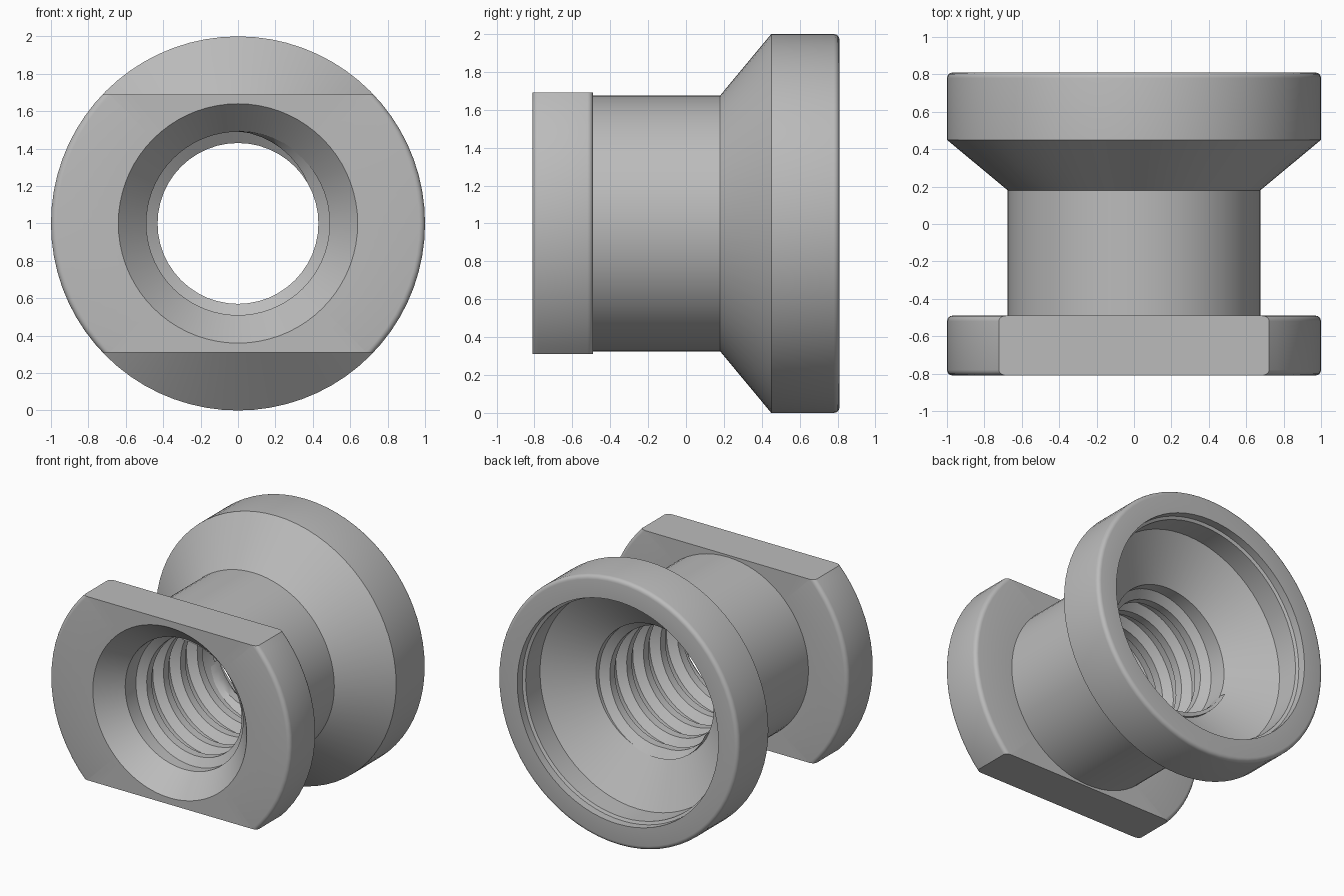
import bpy, bmesh, math
from mathutils import Vector

cube = bpy.data.objects.get("Cube")
if cube:
    bpy.data.objects.remove(cube, do_unlink=True)

CENTRE = 1.0    # height of the axis, which runs along y
SEGMENTS = 72

grey = bpy.data.materials.new("plain_grey")
grey.use_nodes = True
grey.diffuse_color = (0.5, 0.5, 0.5, 1)
grey.node_tree.nodes["Principled BSDF"].inputs["Base Color"].default_value = grey.diffuse_color


def polar(r, y, a):
    return Vector((r * math.cos(a), y, CENTRE + r * math.sin(a)))


def fillet(r, y, size, start):
    """Quarter round of a given size, centred on (r, y)."""
    angles = [math.radians(start + 22.5 * i) for i in range(5)]
    return [(r + size * math.cos(a), y + size * math.sin(a)) for a in angles]


def finish(bm, name):
    bmesh.ops.recalc_face_normals(bm, faces=bm.faces[:])
    mesh = bpy.data.meshes.new(name)
    bm.to_mesh(mesh)
    bm.free()
    mesh.materials.append(grey)
    obj = bpy.data.objects.new(name, mesh)
    bpy.context.collection.objects.link(obj)
    bpy.ops.object.select_all(action='DESELECT')
    obj.select_set(True)
    bpy.context.view_layer.objects.active = obj
    bpy.ops.object.shade_smooth_by_angle(angle=math.radians(28))
    return obj


def lathe(profile):
    bm = bmesh.new()
    rings = [[bm.verts.new(polar(r, y, 2 * math.pi * i / SEGMENTS)) for r, y in profile]
             for i in range(SEGMENTS)]
    for i, a in enumerate(rings):
        b = rings[(i + 1) % SEGMENTS]
        for j in range(len(profile) - 1):
            bm.faces.new((a[j], a[j + 1], b[j + 1], b[j]))
    return bm


# Neck, flared cup and bore
body = [(0.675, -0.49), (0.675, 0.18), (1.0, 0.45)]
body += fillet(0.97, 0.78, 0.03, 0)
body += [(0.836, 0.81), (0.836, 0.75), (0.815, 0.74), (0.815, 0.57),
         (0.49, 0.37), (0.49, -0.49)]
finish(lathe(body), "flared_body")

# Front flange with countersink, cut flat above and below
flange = [(0.675, -0.49)]
flange += fillet(0.97, -0.52, 0.03, 0)[::-1]
flange += fillet(0.97, -0.78, 0.03, -90)[::-1]
flange += [(0.64, -0.81), (0.49, -0.64), (0.49, -0.49)]
bm = lathe(flange)
for side in (1, -1):
    cut = bmesh.ops.bisect_plane(
        bm, geom=bm.verts[:] + bm.edges[:] + bm.faces[:],
        plane_co=(0, 0, CENTRE + side * 0.69), plane_no=(0, 0, side), clear_outer=True)
    edges = [e for e in cut["geom_cut"] if isinstance(e, bmesh.types.BMEdge)]
    bmesh.ops.holes_fill(bm, edges=edges)
finish(bm, "flatted_flange")

# Helical thread ridge inside the bore
PITCH, TURNS, STEPS = 0.2, 4.7, 48
section = [(0.495, -0.075), (0.43, -0.03), (0.43, 0.03), (0.495, 0.075)]
bm = bmesh.new()
rings = []
count = int(TURNS * STEPS)
for i in range(count + 1):
    turn = i / STEPS
    a = math.pi / 2 - 2 * math.pi * turn
    y = -0.59 + PITCH * turn
    # Ridge fades into the bore wall at both ends
    fade = min(1, i / 8, (count - i) / 8)
    rings.append([bm.verts.new(polar(0.495 - (0.495 - r) * max(fade, 0.05), y + dy, a))
                  for r, dy in section])
for a, b in zip(rings, rings[1:]):
    for j in range(4):
        k = (j + 1) % 4
        bm.faces.new((a[j], a[k], b[k], b[j]))
bm.faces.new(rings[0])
bm.faces.new(rings[-1])
finish(bm, "thread")
